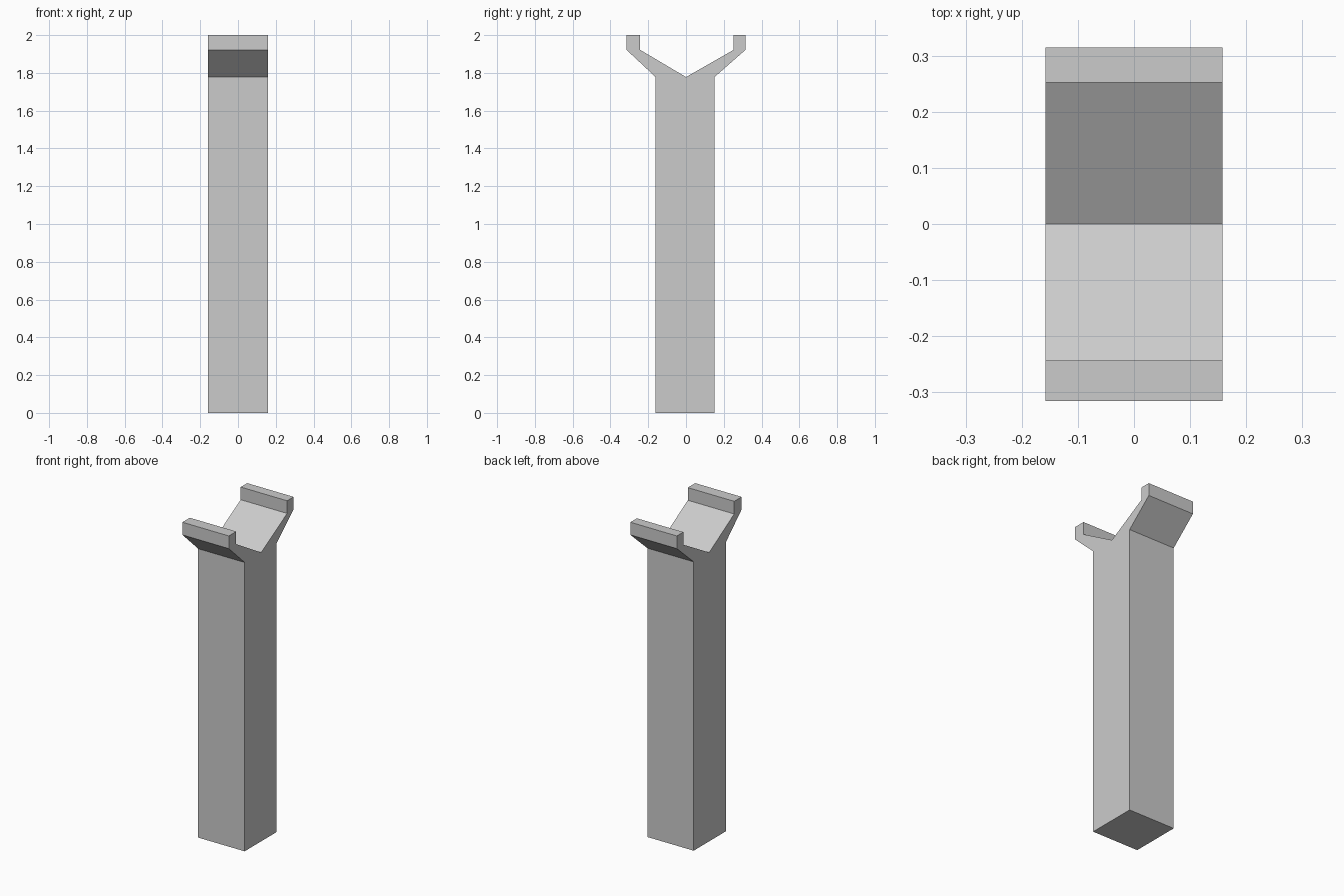
import bpy, bmesh

if "Cube" in bpy.data.objects:
    bpy.data.objects.remove(bpy.data.objects["Cube"])

HALF_WIDTH = 0.158

# Side profile (y, z): column, flared arms, upright lips and V notch
PROFILE = [
    (-0.161, 0.0), (0.151, 0.0), (0.151, 1.778),
    (0.315, 1.922), (0.315, 2.0), (0.252, 2.0), (0.252, 1.922),
    (0.0, 1.778),
    (-0.243, 1.922), (-0.243, 2.0), (-0.315, 2.0), (-0.315, 1.922),
    (-0.161, 1.778),
]


def extrude_profile(name, profile, half_width):
    bm = bmesh.new()
    face = bm.faces.new([bm.verts.new((-half_width, y, z)) for y, z in profile])
    result = bmesh.ops.extrude_face_region(bm, geom=[face], use_keep_orig=True)
    moved = [v for v in result["geom"] if isinstance(v, bmesh.types.BMVert)]
    bmesh.ops.translate(bm, verts=moved, vec=(2 * half_width, 0, 0))
    bmesh.ops.recalc_face_normals(bm, faces=bm.faces)
    mesh = bpy.data.meshes.new(name)
    bm.to_mesh(mesh)
    bm.free()
    obj = bpy.data.objects.new(name, mesh)
    bpy.context.collection.objects.link(obj)
    return obj


# Post with forked cradle on top
extrude_profile("forked_post", PROFILE, HALF_WIDTH)
